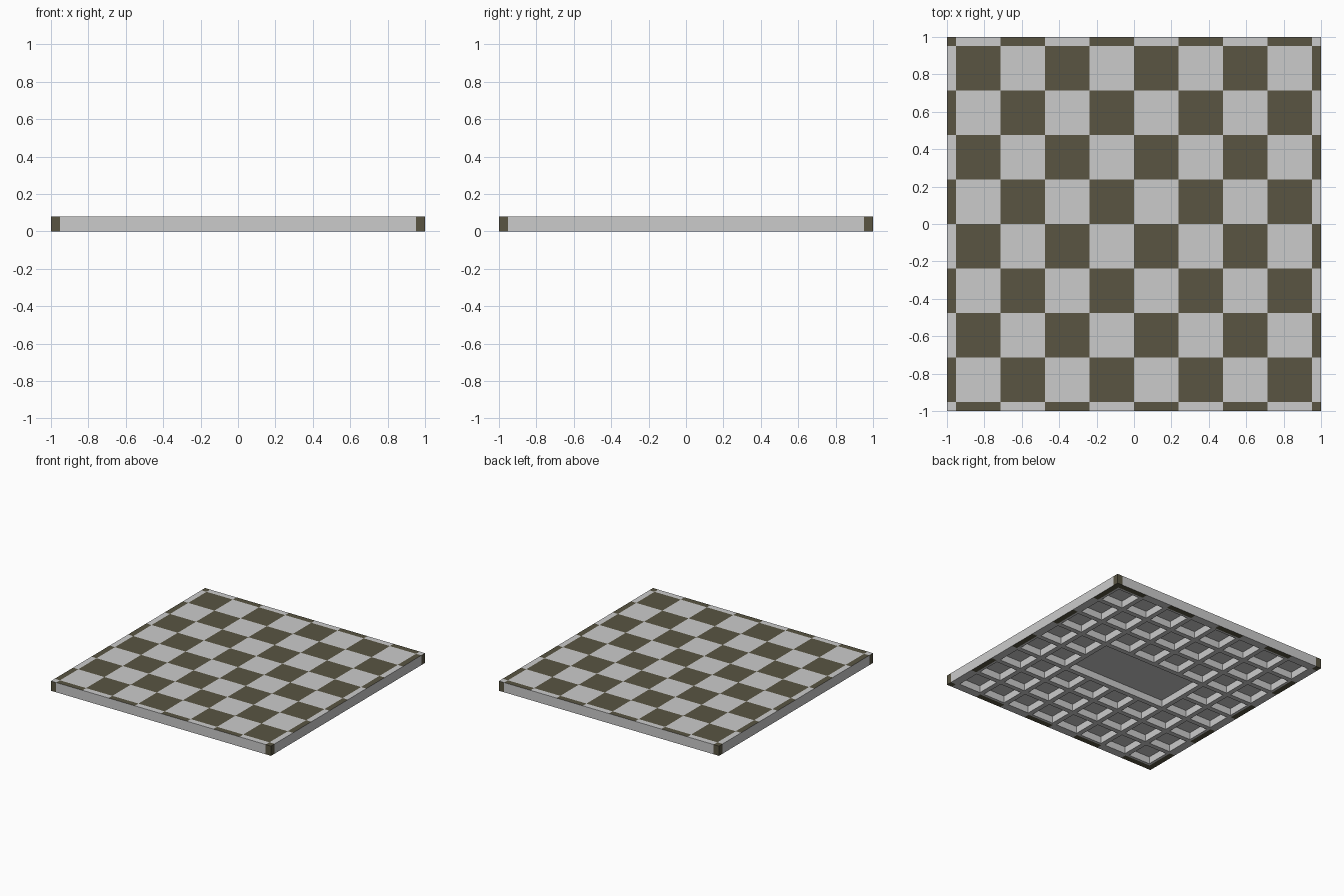
import bpy
import bmesh

if "Cube" in bpy.data.objects:
    bpy.data.objects.remove(bpy.data.objects["Cube"])

H = 0.08       # board thickness
E = 0.952      # edge of the 8x8 playing field
P = E / 4      # square pitch
RIB = 0.02     # half width of the underside ribs
DEPTH = 0.058  # depth of the underside pockets
LIGHT, DARK = 0, 1


def material(name, color):
    m = bpy.data.materials.new(name)
    m.diffuse_color = (*color, 1)
    m.use_nodes = True
    m.node_tree.nodes["Principled BSDF"].inputs["Base Color"].default_value = m.diffuse_color
    return m


lines = [-1.0] + [-E + P * i for i in range(9)] + [1.0]
n = len(lines)
bm = bmesh.new()


def sheet(z):
    return [[bm.verts.new((x, y, z)) for y in lines] for x in lines]


top, bottom = sheet(H), sheet(0)
field, centre = [], []


def quad(verts, mat):
    f = bm.faces.new(verts)
    f.material_index = mat
    return f


# Chequered top, and underside with chequered rim
for i in range(n - 1):
    for j in range(n - 1):
        a, b, c, d = (i, j), (i + 1, j), (i + 1, j + 1), (i, j + 1)
        cheque = DARK if (i + j) % 2 else LIGHT
        quad([top[p][q] for p, q in (a, b, c, d)], cheque)
        inner = 1 <= i <= 8 and 1 <= j <= 8
        corner = i in (0, 9) and j in (0, 9)
        mat = LIGHT if inner else DARK if corner else cheque
        f = quad([bottom[p][q] for p, q in (a, d, c, b)], mat)
        if inner:
            (centre if 3 <= i <= 6 and 4 <= j <= 5 else field).append(f)

# Side walls with dark corners
for k in range(n - 1):
    mat = DARK if k in (0, n - 2) else LIGHT
    m = k + 1
    for (a, b) in (((k, 0), (m, 0)), ((n - 1, k), (n - 1, m)),
                   ((m, n - 1), (k, n - 1)), ((0, m), (0, k))):
        quad([bottom[a[0]][a[1]], bottom[b[0]][b[1]],
              top[b[0]][b[1]], top[a[0]][a[1]]], mat)

# Underside pockets: one per square, plus one wide central pocket
merged = bmesh.ops.dissolve_faces(bm, faces=centre, use_verts=False)["region"]
bm.normal_update()
pockets = field + merged
bmesh.ops.inset_individual(bm, faces=pockets, thickness=RIB, use_even_offset=True)
for f in pockets:
    for v in f.verts:
        v.co.z = 0
    walls = bmesh.ops.extrude_discrete_faces(bm, faces=[f])["faces"]
    for w in walls:
        for v in w.verts:
            v.co.z = DEPTH

bmesh.ops.recalc_face_normals(bm, faces=bm.faces[:])
mesh = bpy.data.meshes.new("chequered_board")
bm.to_mesh(mesh)
bm.free()
mesh.materials.append(material("light_squares", (0.8, 0.785, 0.785)))
mesh.materials.append(material("dark_squares", (0.1, 0.09, 0.055)))
board = bpy.data.objects.new("chequered_board", mesh)
bpy.context.collection.objects.link(board)
